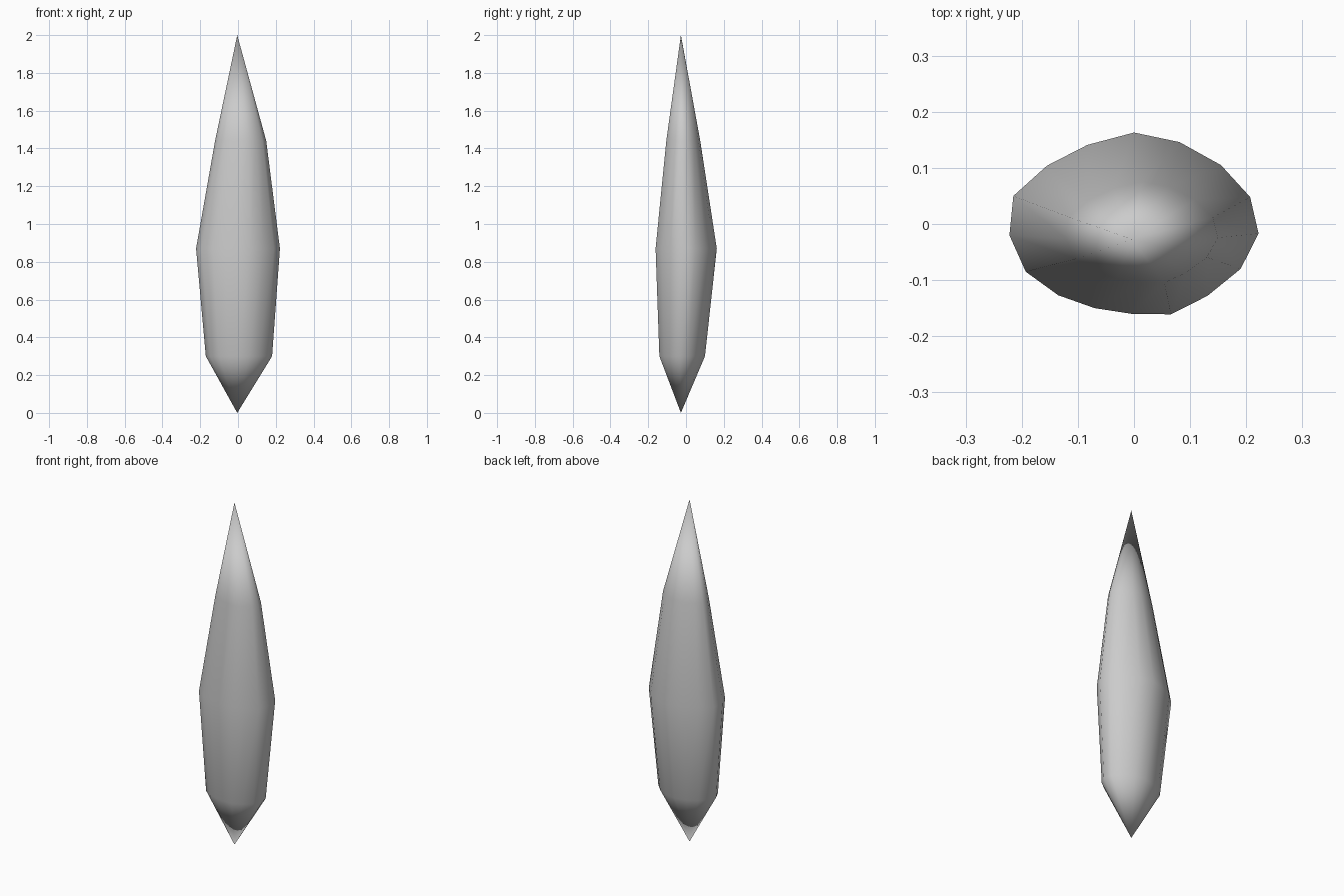
import bpy, bmesh

if "Cube" in bpy.data.objects:
    bpy.data.objects.remove(bpy.data.objects["Cube"])

# Widest cross-section, slightly irregular 16-sided oval
outline = [(0, .163), (-.083, .141), (-.155, .104), (-.215, .05),
           (-.222, -.02), (-.193, -.085), (-.135, -.127), (-.07, -.15),
           (-.005, -.16), (.066, -.161), (.131, -.128), (.19, -.08),
           (.222, -.017), (.207, .048), (.155, .105), (.081, .146)]

# Each ring: height, x scale, y scale, x offset, y offset
rings = [(.30, .79, .745, .005, -.021),
         (.87, 1, 1, 0, 0),
         (1.44, .61, .555, .014, -.015)]

bm = bmesh.new()
loops = [[bm.verts.new((x * sx + ox, y * sy + oy, z)) for x, y in outline]
         for z, sx, sy, ox, oy in rings]
bottom = bm.verts.new((-.004, -.027, 0))
top = bm.verts.new((-.004, -.027, 2))
n = len(outline)

# Side bands and pointed ends
for i in range(n):
    j = (i + 1) % n
    for a, b in zip(loops, loops[1:]):
        bm.faces.new((a[i], a[j], b[j], b[i]))
    bm.faces.new((loops[0][j], loops[0][i], bottom))
    bm.faces.new((loops[-1][i], loops[-1][j], top))
bmesh.ops.recalc_face_normals(bm, faces=bm.faces)
for f in bm.faces:
    f.smooth = True

mesh = bpy.data.meshes.new("pointed_shard")
bm.to_mesh(mesh)
bm.free()
bpy.context.collection.objects.link(bpy.data.objects.new("pointed_shard", mesh))
